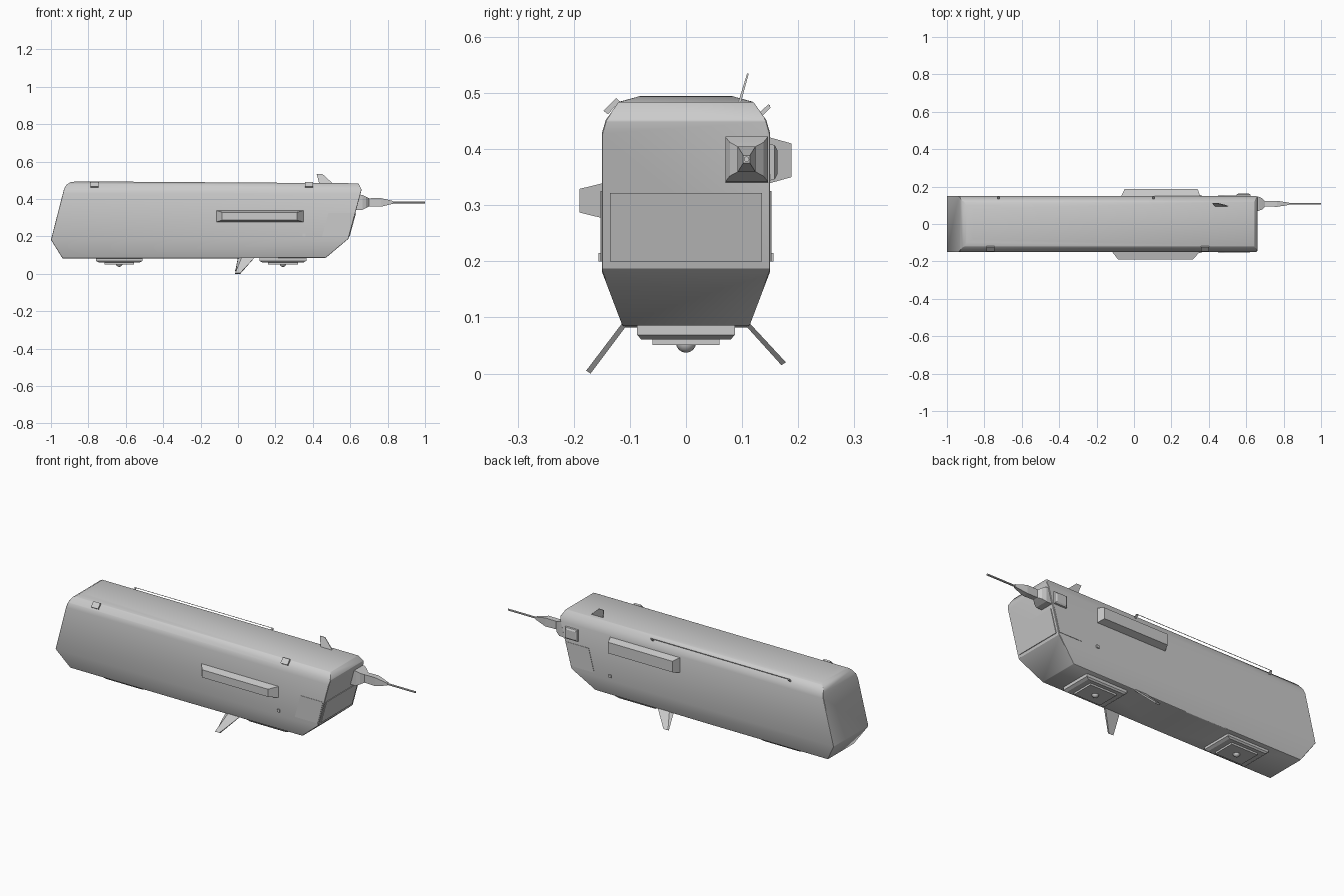
import bpy, bmesh, math
from mathutils import Vector

if "Cube" in bpy.data.objects:
    bpy.data.objects.remove(bpy.data.objects["Cube"])


def loft(name, rings, smooth=None):
    """Solid through a list of rings with equal point counts, capped at both ends."""
    bm = bmesh.new()
    vs = [[bm.verts.new(p) for p in r] for r in rings]
    n = len(rings[0])
    for a, b in zip(vs, vs[1:]):
        for i in range(n):
            j = (i + 1) % n
            bm.faces.new((a[i], a[j], b[j], b[i]))
    bm.faces.new(vs[0])
    bm.faces.new(vs[-1])
    bmesh.ops.recalc_face_normals(bm, faces=bm.faces)
    me = bpy.data.meshes.new(name)
    bm.to_mesh(me)
    bm.free()
    ob = bpy.data.objects.new(name, me)
    bpy.context.collection.objects.link(ob)
    return ob


def ring_x(x, y0, y1, z0, z1):
    return [(x, y0, z0), (x, y1, z0), (x, y1, z1), (x, y0, z1)]


def ring_y(y, x0, x1, z0, z1):
    return [(x0, y, z0), (x1, y, z0), (x1, y, z1), (x0, y, z1)]


def ring_z(z, x0, x1, y0, y1):
    return [(x0, y0, z), (x1, y0, z), (x1, y1, z), (x0, y1, z)]


def box(name, x0, x1, y0, y1, z0, z1):
    return loft(name, [ring_z(z0, x0, x1, y0, y1), ring_z(z1, x0, x1, y0, y1)])


# Hull: cross-section prism trimmed by the side profile
half = [(0.112, 0.082), (0.15, 0.182), (0.15, 0.428), (0.143, 0.452), (0.12, 0.484), (0.08, 0.495)]
section = half + [(-y, z) for y, z in reversed(half)]
hull = loft("hull", [[(x, y, z) for y, z in section] for x in (-1.1, 0.8)])
profile = [(-1.0, 0.182), (-0.935, 0.078), (0.47, 0.086), (0.59, 0.187), (0.661, 0.45),
           (0.643, 0.484), (-0.86, 0.4945), (-0.895, 0.49), (-0.917, 0.477), (-0.93, 0.455)]
trim = loft("hull_trim", [[(x, y, z) for x, z in profile] for y in (-0.3, 0.3)])
mod = hull.modifiers.new("trim", 'BOOLEAN')
mod.operation, mod.solver, mod.object = 'INTERSECT', 'EXACT', trim
bev = hull.modifiers.new("edges", 'BEVEL')
bev.width, bev.segments, bev.limit_method, bev.angle_limit = 0.004, 1, 'ANGLE', math.radians(35)
dg = bpy.context.evaluated_depsgraph_get()
done = bpy.data.meshes.new_from_object(hull.evaluated_get(dg))
hull.modifiers.clear()
hull.data = done
bpy.data.objects.remove(trim)
bpy.context.view_layer.objects.active = hull
hull.select_set(True)
bpy.ops.object.shade_smooth_by_angle(angle=math.radians(32))
hull.select_set(False)

# Window panels: nose plate and one on each side
nose = [(0.593, -0.135, 0.2), (0.593, 0.135, 0.2), (0.6265, 0.135, 0.322), (0.6265, -0.135, 0.322)]
loft("nose_window", [[Vector(p) + Vector((d, 0, 0)) for p in nose] for d in (-0.01, 0.004)])
side = [(0.45, 0.2), (0.588, 0.2), (0.621, 0.325), (0.483, 0.325)]
for s, label in ((-1, "front"), (1, "back")):
    loft(label + "_side_window", [[(x, s * y, z) for x, z in side] for y in (0.14, 0.152)])
    # Small marker lamp low on the side
    box(label + "_marker", 0.345, 0.36, *sorted((s * 0.145, s * 0.156)), 0.2, 0.215)
    # Swept lower fin
    tip = 0.0 if s < 0 else 0.015
    loft(label + "_lower_fin", [
        [(0.0, s * 0.104, 0.088), (0.09, s * 0.104, 0.088), (0.09, s * 0.115, 0.088), (0.02, s * 0.115, 0.088)],
        [(-0.015, s * 0.17, tip), (0.012, s * 0.17, tip), (0.012, s * 0.178, tip + 0.005),
         (-0.015, s * 0.178, tip + 0.005)]])

# Side pods
loft("front_pod", [ring_y(-0.145, -0.12, 0.355, 0.276, 0.34), ring_y(-0.19, -0.085, 0.315, 0.287, 0.329)])
loft("back_pod", [ring_y(0.145, -0.07, 0.355, 0.338, 0.422), ring_y(0.188, -0.05, 0.34, 0.35, 0.41)])

# Framed hatch beside the gun
loft("back_hatch", [ring_y(0.145, 0.545, 0.625, 0.343, 0.41), ring_y(0.158, 0.548, 0.622, 0.346, 0.407),
                    ring_y(0.163, 0.558, 0.612, 0.355, 0.398)])

# Gun: square mount, tapered neck, thin barrel
gy, gz = 0.108, 0.382
rings = []
for x, w, h in [(0.62, 0.038, 0.042), (0.665, 0.038, 0.04), (0.685, 0.03, 0.03), (0.70, 0.015, 0.022),
                (0.765, 0.016, 0.023), (0.83, 0.006, 0.007)]:
    rings.append(ring_x(x, gy - w, gy + w, gz - h, gz + h))
loft("gun_mount", rings)
loft("gun_barrel", [[(x, gy + 0.005 * math.cos(a * math.pi / 4), gz + 0.005 * math.sin(a * math.pi / 4))
                     for a in range(8)] for x in (0.80, 1.0)])

# Belly sensors: stepped plates with a small dome
for x, label in ((-0.635, "rear"), (0.24, "nose")):
    loft(label + "_sensor_base", [ring_z(0.09, x - 0.125, x + 0.125, -0.087, 0.087),
                                  ring_z(0.069, x - 0.125, x + 0.125, -0.087, 0.087),
                                  ring_z(0.061, x - 0.11, x + 0.11, -0.08, 0.08)])
    box(label + "_sensor_plate", x - 0.08, x + 0.08, -0.06, 0.06, 0.051, 0.065)
    bpy.ops.mesh.primitive_uv_sphere_add(segments=16, ring_count=8, radius=0.018, location=(x, 0, 0.055))
    bpy.context.object.name = label + "_sensor_dome"
    bpy.ops.object.shade_smooth()
    bpy.context.object.select_set(False)

# Top fin, swept to the rear
loft("top_fin", [
    [(0.435, 0.092, 0.48), (0.51, 0.092, 0.48), (0.51, 0.097, 0.48), (0.435, 0.097, 0.48)],
    [(0.42, 0.109, 0.535), (0.45, 0.109, 0.535), (0.45, 0.112, 0.535), (0.42, 0.112, 0.535)]])

# Clips on the front roof bevel
for x, label in ((-0.767, "rear"), (0.38, "nose")):
    pts = [(-0.147, 0.468), (-0.139, 0.462), (-0.118, 0.485), (-0.124, 0.491)]
    loft(label + "_roof_clip", [[(x + d, y, z) for y, z in pts] for d in (-0.021, 0.021)])

# Thin wire rail with posts on the back roof bevel
box("wire_rail", -0.73, 0.11, 0.1475, 0.1495, 0.477, 0.479)
for i, x in enumerate((-0.73, 0.10)):
    pts = [(0.128, 0.462), (0.133, 0.456), (0.151, 0.474), (0.147, 0.48)]
    loft("rail_post_%d" % (i + 1), [[(x + d, y, z) for y, z in pts] for d in (0, 0.01)])
